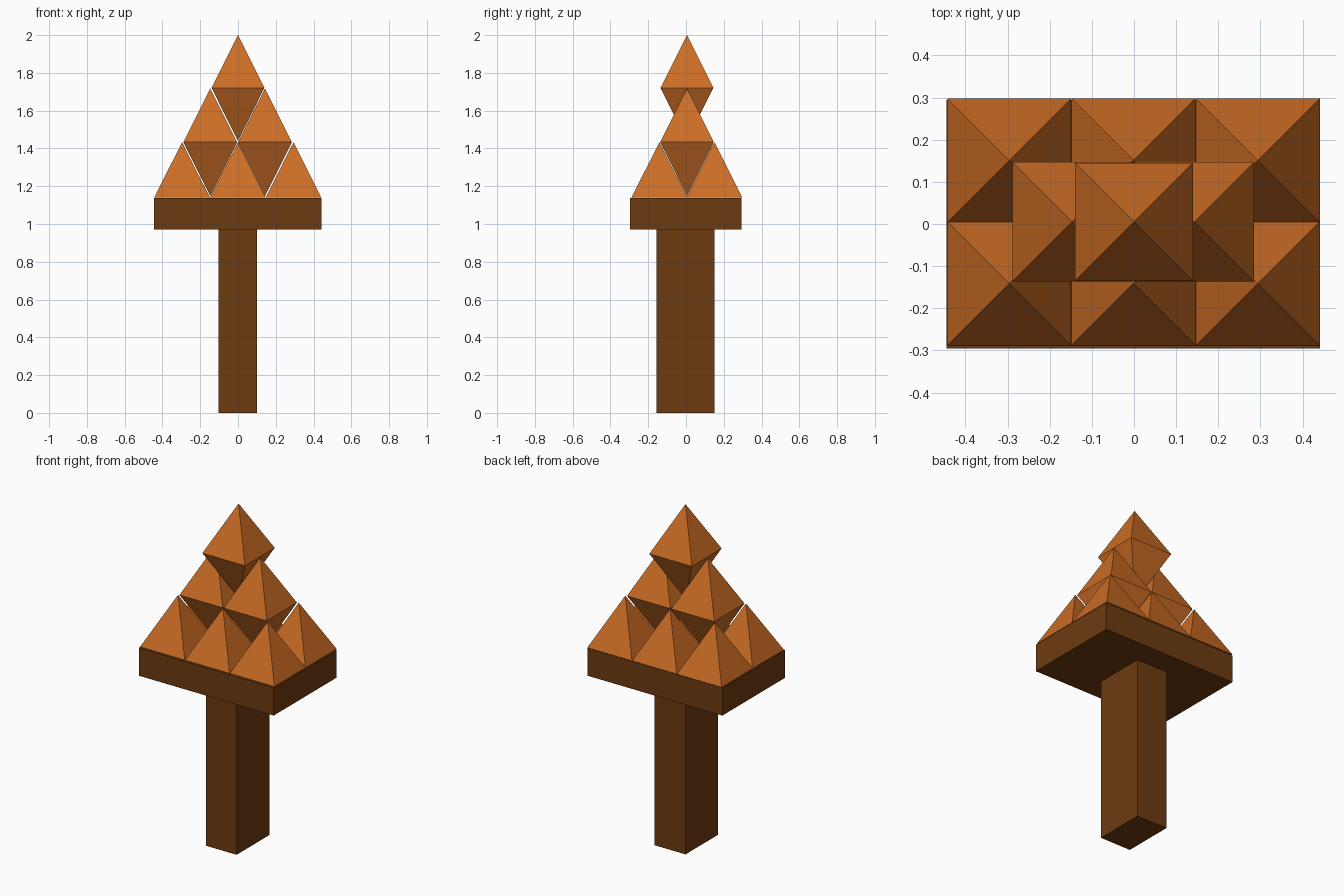
import bpy, bmesh
from mathutils import Vector

if "Cube" in bpy.data.objects:
    bpy.data.objects.remove(bpy.data.objects["Cube"])


def material(name, rgb):
    m = bpy.data.materials.new(name)
    m.diffuse_color = (*rgb, 1.0)
    m.use_nodes = True
    m.node_tree.nodes["Principled BSDF"].inputs["Base Color"].default_value = m.diffuse_color
    return m


ORANGE = material("orange_clay", (0.60, 0.153, 0.018))
WOOD = material("dark_brown", (0.153, 0.044, 0.005))


def finish(name, bm, mat):
    bmesh.ops.recalc_face_normals(bm, faces=bm.faces)
    mesh = bpy.data.meshes.new(name)
    bm.to_mesh(mesh)
    bm.free()
    mesh.materials.append(mat)
    ob = bpy.data.objects.new(name, mesh)
    bpy.context.collection.objects.link(ob)
    return ob


def box(name, lo, hi, mat):
    bm = bmesh.new()
    bmesh.ops.create_cube(bm, size=1)
    lo, hi = Vector(lo), Vector(hi)
    for v in bm.verts:
        v.co = (lo + hi) / 2 + v.co * (hi - lo)
    return finish(name, bm, mat)


def pyramid(name, x, y, z_base, z_tip, half):
    # square base at z_base, point at z_tip (below the base when inverted)
    bm = bmesh.new()
    base = [bm.verts.new((x + sx * half, y + sy * half, z_base))
            for sx, sy in ((-1, -1), (1, -1), (1, 1), (-1, 1))]
    tip = bm.verts.new((x, y, z_tip))
    bm.faces.new(base)
    for i in range(4):
        bm.faces.new((base[i], base[(i + 1) % 4], tip))
    return finish(name, bm, ORANGE)


# Handle and slab
box("handle", (-0.102, -0.157, 0), (0.101, 0.15, 0.972), WOOD)
box("slab", (-0.445, -0.296, 0.972), (0.442, 0.294, 1.137), WOOD)

# Bottom layer: three by two upright pyramids
for i in range(3):
    for j in range(2):
        pyramid(f"bottom_pyramid_{i}_{j}", -0.296 + 0.295 * i, -0.141 + 0.292 * j,
                1.141, 1.433, 0.147)

# Middle layer: two pyramids, each with an inverted one filling the gap below
for i, x in enumerate((-0.147, 0.143)):
    pyramid(f"middle_pyramid_{i}", x, 0.005, 1.433, 1.718, 0.142)
    pyramid(f"middle_inverted_pyramid_{i}", x, 0.005, 1.433, 1.148, 0.142)

# Top pyramid and its inverted partner
pyramid("top_pyramid", 0, 0.005, 1.721, 2.0, 0.14)
pyramid("top_inverted_pyramid", 0, 0.005, 1.721, 1.44, 0.14)
